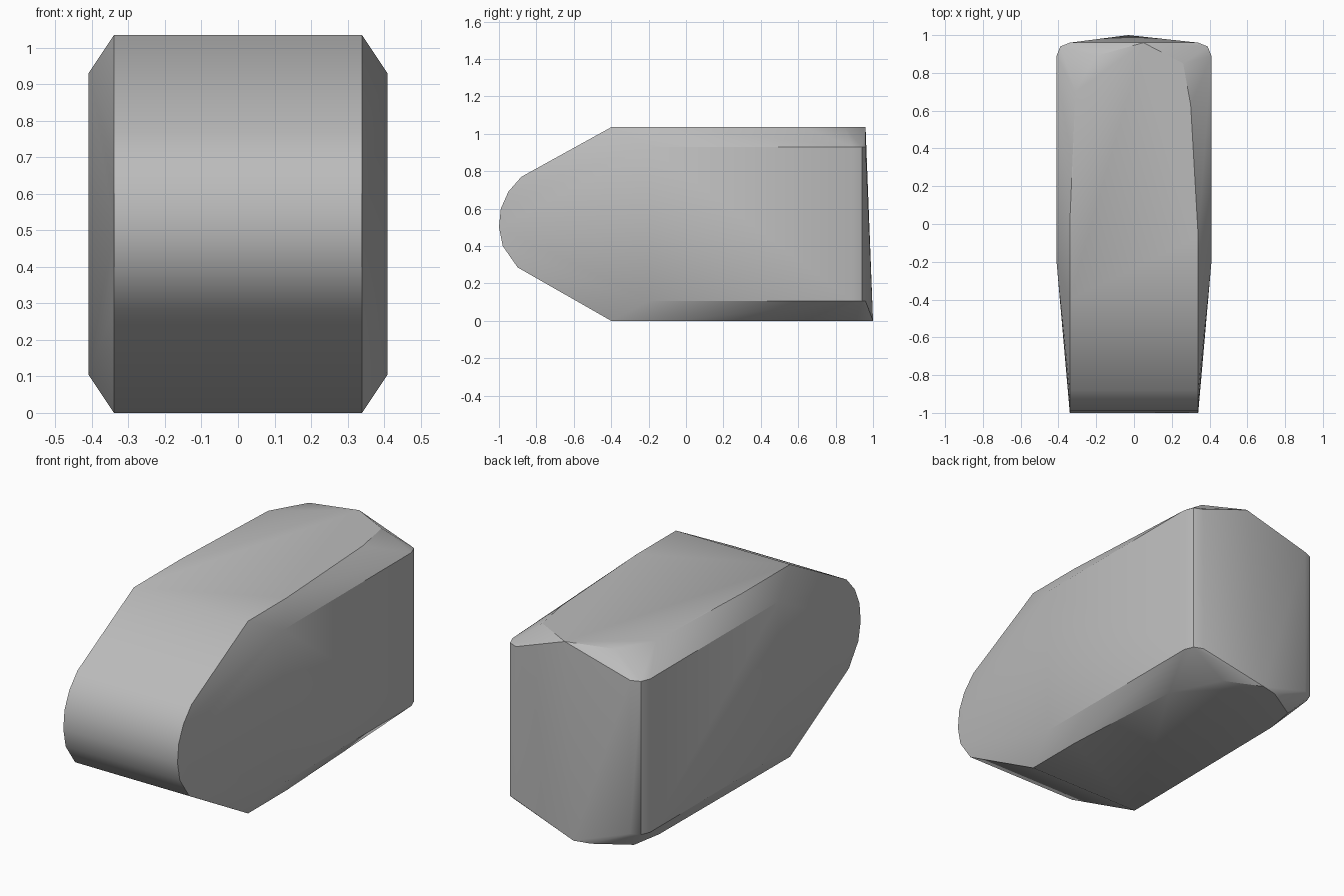
import bpy, bmesh, math

cube = bpy.data.objects.get("Cube")
if cube:
    bpy.data.objects.remove(cube, do_unlink=True)

H = 1.035
points = []

# Rounded nose profile (y, z), repeated on both sides
nose = [(-0.4, H), (-0.88, 0.77), (-0.95, 0.69), (-0.99, 0.6), (-1, 0.5),
        (-0.98, 0.4), (-0.9, 0.285), (-0.4, 0)]
# Side wall and rounded rear corner outline (x, y), at both chamfer heights
wall = [(0.41, -0.2), (0.41, 0.89), (0.39, 0.94), (0.34, 0.96)]
for side in (-1, 1):
    points += [(side * 0.34, y, z) for y, z in nose]
    points += [(side * x, y, z) for x, y in wall for z in (0.105, 0.93)]

# Uneven rims of the top and bottom faces (x, y)
top_rim = [(0.34, -0.07), (0.3, 0.63), (0.26, 0.85), (0.05, 0.96),
           (-0.2, 0.89), (-0.31, 0.7), (-0.34, 0)]
bottom_rim = [(0.34, -0.07), (0.3, 0.64), (0.17, 0.91), (-0.03, 1),
              (-0.12, 0.98), (-0.3, 0.87), (-0.33, 0.7)]
points += [(x, y, H) for x, y in top_rim]
points += [(x, y, 0) for x, y in bottom_rim]

# Wrap the outlines in one convex shell
bm = bmesh.new()
for p in points:
    bm.verts.new(p)
hull = bmesh.ops.convex_hull(bm, input=bm.verts[:])
inside = [v for v in bm.verts if not v.link_faces]
bmesh.ops.delete(bm, geom=inside, context='VERTS')
bmesh.ops.dissolve_limit(bm, angle_limit=math.radians(1),
                         verts=bm.verts[:], edges=bm.edges[:])
bmesh.ops.recalc_face_normals(bm, faces=bm.faces[:])
mesh = bpy.data.meshes.new("rounded_block")
bm.to_mesh(mesh)
bm.free()

block = bpy.data.objects.new("rounded_block", mesh)
bpy.context.collection.objects.link(block)

# Plain grey material
grey = bpy.data.materials.new("plain_grey")
grey.use_nodes = True
colour = (0.5, 0.5, 0.5, 1)
grey.diffuse_color = colour
grey.node_tree.nodes["Principled BSDF"].inputs["Base Color"].default_value = colour
mesh.materials.append(grey)

# Soft nose and corners, crisp chamfers
bpy.ops.object.select_all(action='DESELECT')
block.select_set(True)
bpy.context.view_layer.objects.active = block
bpy.ops.object.shade_smooth_by_angle(angle=math.radians(32))
